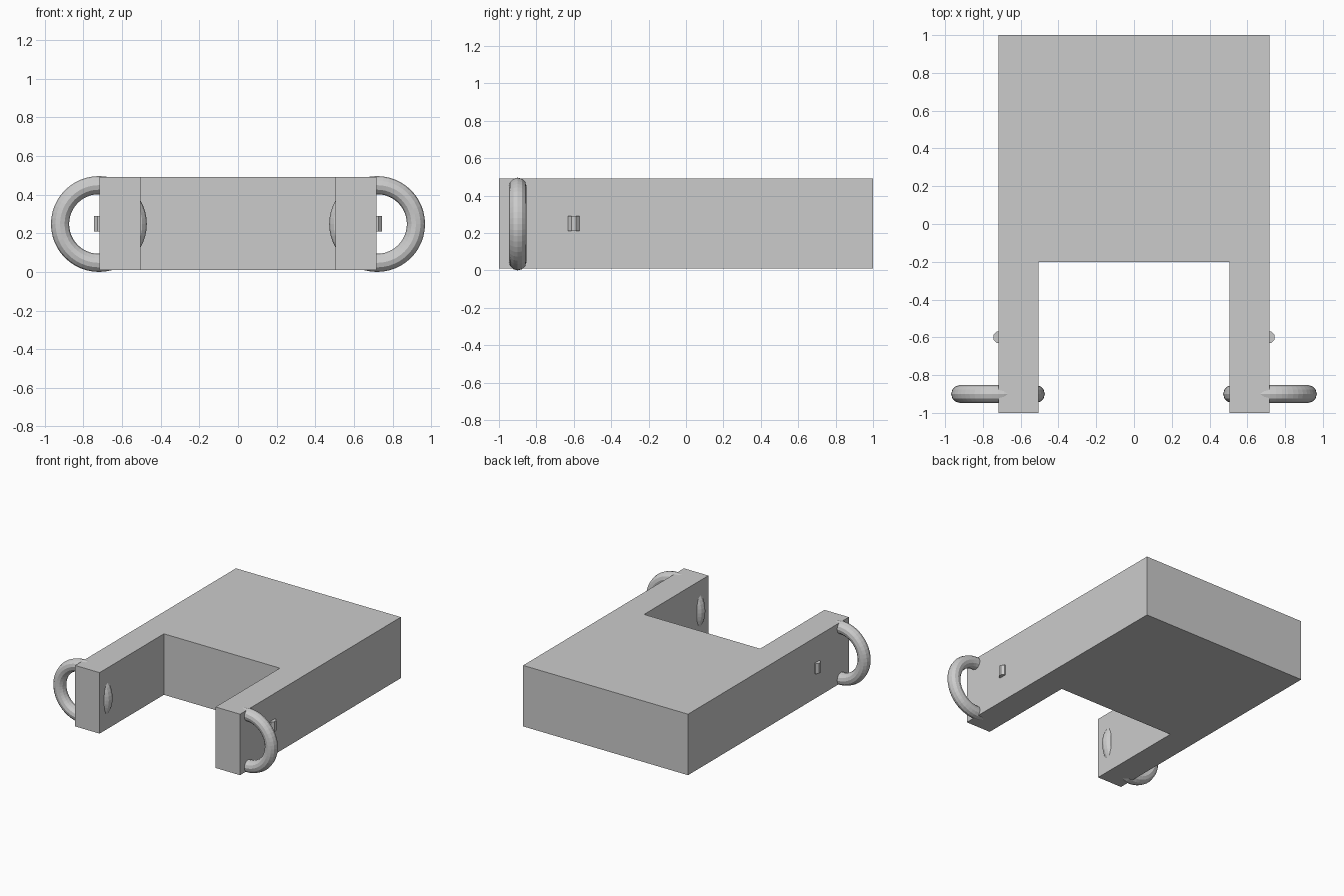
import bpy
import bmesh
from math import pi
from mathutils import Matrix

old = bpy.data.objects.get("Cube")
if old:
    bpy.data.objects.remove(old, do_unlink=True)

grey = bpy.data.materials.new("plain grey")
grey.use_nodes = True
colour = (0.6, 0.6, 0.6, 1)
grey.diffuse_color = colour
grey.node_tree.nodes["Principled BSDF"].inputs["Base Color"].default_value = colour

BOTTOM, TOP, MIDDLE = 0.01, 0.49, 0.248
HALF_WIDTH, SLOT = 0.718, 0.505


def finish(obj, name):
    obj.name = name
    obj.data.name = name
    obj.data.materials.append(grey)
    return obj


# U-shaped body, extruded from half an outline and its mirror
half = [(SLOT, -0.2), (SLOT, -1), (HALF_WIDTH, -1), (HALF_WIDTH, 1)]
outline = half + [(-x, y) for x, y in reversed(half)]
bm = bmesh.new()
base = bm.faces.new([bm.verts.new((x, y, BOTTOM)) for x, y in outline])
walls = bmesh.ops.extrude_face_region(bm, geom=[base], use_keep_orig=True)
lifted = [v for v in walls["geom"] if isinstance(v, bmesh.types.BMVert)]
bmesh.ops.translate(bm, verts=lifted, vec=(0, 0, TOP - BOTTOM))
bmesh.ops.recalc_face_normals(bm, faces=bm.faces)
mesh = bpy.data.meshes.new("body")
bm.to_mesh(mesh)
bm.free()
body = bpy.data.objects.new("body", mesh)
bpy.context.collection.objects.link(body)
finish(body, "body")

for side, sign in (("left", 1), ("right", -1)):
    # Ring passing through the tip of each arm
    bpy.ops.mesh.primitive_torus_add(
        major_segments=48, minor_segments=12, major_radius=0.201,
        minor_radius=0.047, location=(sign * 0.72, -0.9, MIDDLE),
        rotation=(pi / 2, 0, 0))
    finish(bpy.context.object, side + "_ring")

    # Small eight-sided peg half sunk in the outer wall
    bpy.ops.mesh.primitive_cylinder_add(
        vertices=8, radius=0.0325, depth=0.08,
        location=(sign * 0.715, -0.6, MIDDLE + 0.002))
    peg = finish(bpy.context.object, side + "_peg")
    peg.data.transform(Matrix.Rotation(pi / 8, 4, "Z"))
